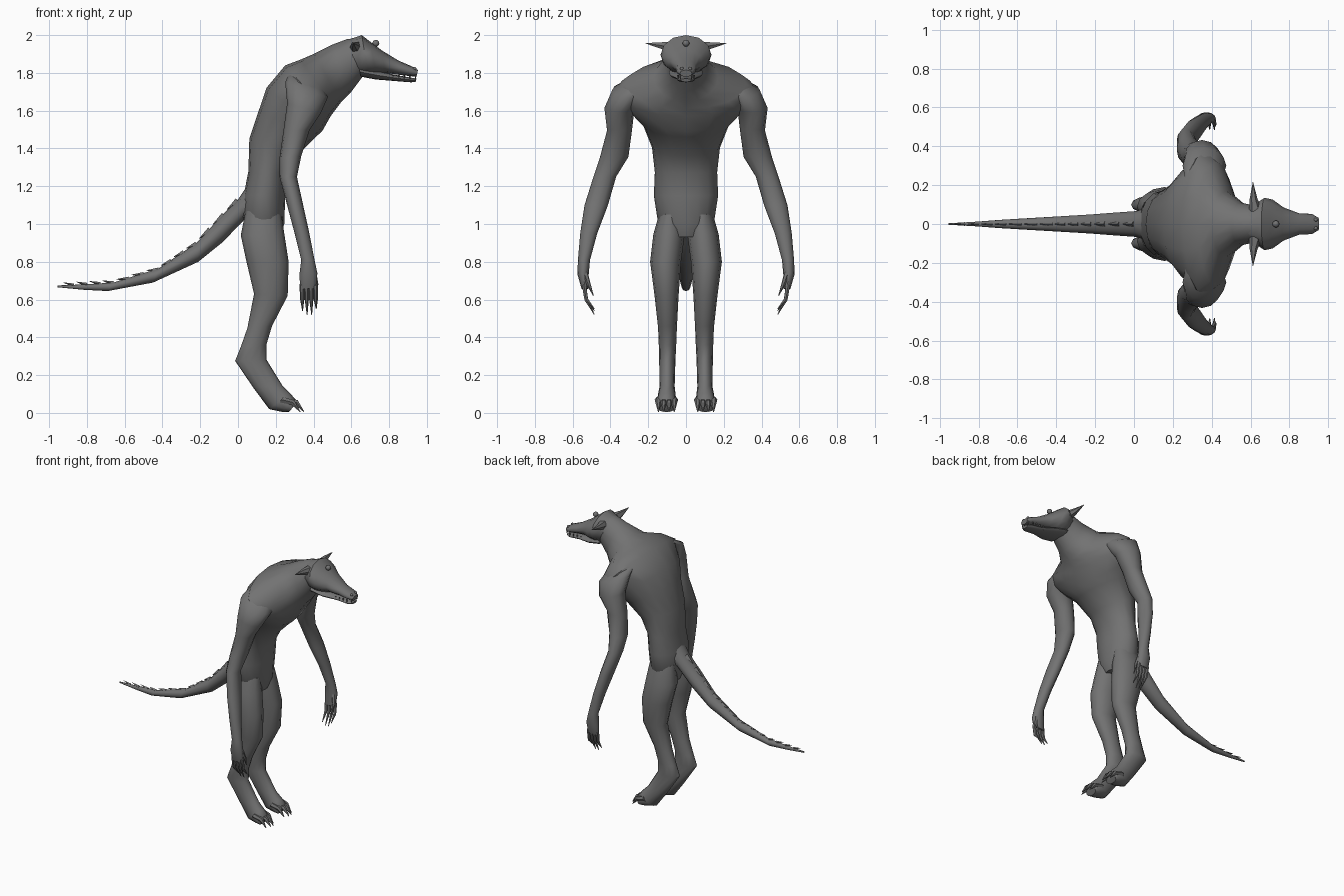
import bpy
import bmesh
import math
from mathutils import Vector

default_cube = bpy.data.objects.get("Cube")
if default_cube:
    bpy.data.objects.remove(default_cube, do_unlink=True)

hide = bpy.data.materials.new("grey_hide")
hide.use_nodes = True
grey = (0.17, 0.17, 0.17, 1)
hide.diffuse_color = grey
shader = next(n for n in hide.node_tree.nodes if n.type == "BSDF_PRINCIPLED")
shader.inputs["Base Color"].default_value = grey
shader.inputs["Roughness"].default_value = 0.8


def finish(name, bm, angle=50):
    """Turn a bmesh into a smooth shaded object with the hide material."""
    bmesh.ops.recalc_face_normals(bm, faces=bm.faces)
    mesh = bpy.data.meshes.new(name)
    bm.to_mesh(mesh)
    bm.free()
    mesh.materials.append(hide)
    mesh.shade_smooth()
    mesh.set_sharp_from_angle(angle=math.radians(angle))
    obj = bpy.data.objects.new(name, mesh)
    bpy.context.collection.objects.link(obj)
    return obj


def skin(bm, rings):
    """Bridge rings of equal length and cap both ends."""
    for lower, upper in zip(rings, rings[1:]):
        count = len(lower)
        for i in range(count):
            j = (i + 1) % count
            bm.faces.new((lower[i], lower[j], upper[j], upper[i]))
    bm.faces.new(rings[0])
    bm.faces.new(rings[-1])


def loft(name, sections, side=1, sides=12):
    """Each section: back x, back z, front x, front z, centre y, half width."""
    bm = bmesh.new()
    rings = []
    for back_x, back_z, front_x, front_z, centre_y, half_width in sections:
        back = Vector((back_x, centre_y * side, back_z))
        front = Vector((front_x, centre_y * side, front_z))
        middle, reach = (back + front) / 2, (back - front) / 2
        ring = []
        for i in range(sides):
            a = math.tau * i / sides
            across = Vector((0, half_width * math.sin(a), 0))
            ring.append(bm.verts.new(middle + reach * math.cos(a) + across))
        rings.append(ring)
    skin(bm, rings)
    return finish(name, bm)


def digit(name, points, radii, side=1, sides=6):
    """Round tapering tube through a few points, for claws, horns and teeth."""
    bm = bmesh.new()
    path = [Vector((x, y * side, z)) for x, y, z in points]
    turn = (path[-1] - path[0]).to_track_quat("Z", "Y")
    rings = []
    for point, radius in zip(path, radii):
        ring = []
        for i in range(sides):
            a = math.tau * i / sides
            offset = Vector((math.cos(a), math.sin(a), 0)) * radius
            ring.append(bm.verts.new(point + turn @ offset))
        rings.append(ring)
    skin(bm, rings)
    return finish(name, bm)


def ball(name, centre, radius):
    bm = bmesh.new()
    bmesh.ops.create_uvsphere(bm, u_segments=12, v_segments=8, radius=radius)
    bmesh.ops.translate(bm, verts=bm.verts, vec=centre)
    return finish(name, bm)


# Stooped torso running up into the neck
loft("torso", [
    (.06, .93, .22, .93, 0, .09),
    (.02, 1.04, .245, 1, 0, .15),
    (.03, 1.15, .25, 1.15, 0, .17),
    (.055, 1.28, .26, 1.27, 0, .165),
    (.06, 1.45, .31, 1.36, 0, .18),
    (.11, 1.6, .41, 1.46, 0, .23),
    (.15, 1.72, .445, 1.49, 0, .29),
    (.25, 1.84, .49, 1.57, 0, .37),
    (.33, 1.87, .52, 1.61, 0, .32),
    (.4, 1.9, .55, 1.65, 0, .17),
    (.5, 1.95, .6, 1.7, 0, .11),
    (.58, 1.98, .66, 1.78, 0, .095),
    (.63, 1.98, .68, 1.8, 0, .09),
], sides=16)

# Long skull and separate lower jaw
loft("skull", [
    (.56, 1.97, .62, 1.79, 0, .085),
    (.61, 1.985, .66, 1.785, 0, .11),
    (.655, 2, .69, 1.79, 0, .135),
    (.7, 1.965, .73, 1.795, 0, .125),
    (.76, 1.92, .78, 1.8, 0, .085),
    (.85, 1.865, .85, 1.79, 0, .055),
    (.92, 1.835, .91, 1.783, 0, .052),
    (.953, 1.815, .945, 1.78, 0, .032),
])
loft("lower_jaw", [
    (.64, 1.83, .65, 1.78, 0, .09),
    (.74, 1.81, .73, 1.765, 0, .085),
    (.84, 1.788, .83, 1.757, 0, .05),
    (.92, 1.774, .915, 1.75, 0, .045),
    (.945, 1.77, .94, 1.752, 0, .026),
])
ball("brow_eye", (.73, 0, 1.957), .018)

# Tail, thinning to a point
loft("tail", [
    (.08, 1.25, .14, 1.02, 0, .1),
    (0, 1.13, .04, 1.03, 0, .07),
    (-.1, 1.03, -.08, .905, 0, .062),
    (-.22, .9, -.21, .8, 0, .052),
    (-.42, .765, -.45, .69, 0, .038),
    (-.66, .69, -.69, .645, 0, .023),
    (-.82, .68, -.82, .652, 0, .012),
    (-.955, .675, -.955, .665, 0, .004),
], sides=10)

# Backswept scales along the top of the tail
tail_top = [Vector(p) for p in ((0, 0, 1.12), (-.22, 0, .89), (-.42, 0, .755),
                                (-.66, 0, .685), (-.94, 0, .672))]
for start, end in zip(tail_top, tail_top[1:]):
    steps = 3 if end.x > -.9 else 4
    for k in range(steps):
        root = start.lerp(end, k / steps)
        tip = start.lerp(end, (k + .8) / steps) + Vector((0, 0, .018))
        digit("tail_scale", (root, tip), (.02 + root.x * .012, .001), sides=4)

for side, label in ((1, "left"), (-1, "right")):
    # Arm from shoulder to palm
    loft(label + "_arm", [
        (.27, 1.8, .44, 1.76, .2, .08),
        (.25, 1.75, .475, 1.67, .3, .09),
        (.26, 1.64, .44, 1.59, .352, .08),
        (.24, 1.49, .38, 1.5, .352, .066),
        (.22, 1.35, .335, 1.36, .38, .075),
        (.22, 1.25, .312, 1.25, .43, .06),
        (.26, 1.1, .345, 1.1, .475, .062),
        (.3, .95, .378, .95, .515, .045),
        (.335, .81, .405, .81, .54, .032),
        (.325, .73, .42, .74, .545, .03),
        (.33, .655, .415, .66, .535, .018),
    ], side)
    # Fingers hang and curl inward
    for k in range(4):
        x = .338 + k * .024
        length = (.13, .15, .15, .12)[k]
        digit(label + "_finger", [
            (x, .54, .68), (x + .002, .528, .6), (x + .004, .485, .67 - length)],
            (.013, .011, .002), side)
    digit(label + "_thumb", [
        (.4, .535, .74), (.415, .515, .68), (.412, .49, .62)],
        (.016, .011, .002), side)

    # Leg with a raised heel and a long foot
    loft(label + "_leg", [
        (.04, 1.07, .23, 1.05, .08, .06),
        (.015, .94, .245, .95, .09, .083),
        (.045, .8, .268, .8, .108, .082),
        (.085, .63, .263, .62, .103, .064),
        (.05, .45, .18, .46, .098, .05),
        (.015, .35, .15, .36, .098, .046),
        (-.015, .275, .152, .28, .099, .043),
        (.08, .135, .235, .145, .1, .04),
        (.165, .02, .275, .105, .103, .052),
        (.23, .006, .305, .07, .104, .052),
        (.27, .005, .3, .04, .104, .045),
    ], side)
    # Toes end in hooked claws
    for k in range(4):
        y = .062 + k * .028
        reach = (0, .02, .02, 0)[k]
        digit(label + "_toe", [
            (.23, y, .07), (.29 + reach, y, .055), (.33 + reach, y, .005)],
            (.02, .016, .002), side)

    # Horn, eye and teeth
    digit(label + "_horn", [
        (.625, .07, 1.935), (.615, .13, 1.945), (.612, .215, 1.957)],
        (.034, .02, .001), side)
    ball(label + "_eye", (.69, .075 * side, 1.917), .02)
    ball(label + "_nostril", (.935, .022 * side, 1.822), .01)
    for k in range(5):
        x = .94 - k * .03
        y = .03 + min(k, 1) * .012
        digit(label + "_tooth", [(x, y, 1.79), (x, y, 1.762)],
              (.006, .001), side, 4)
